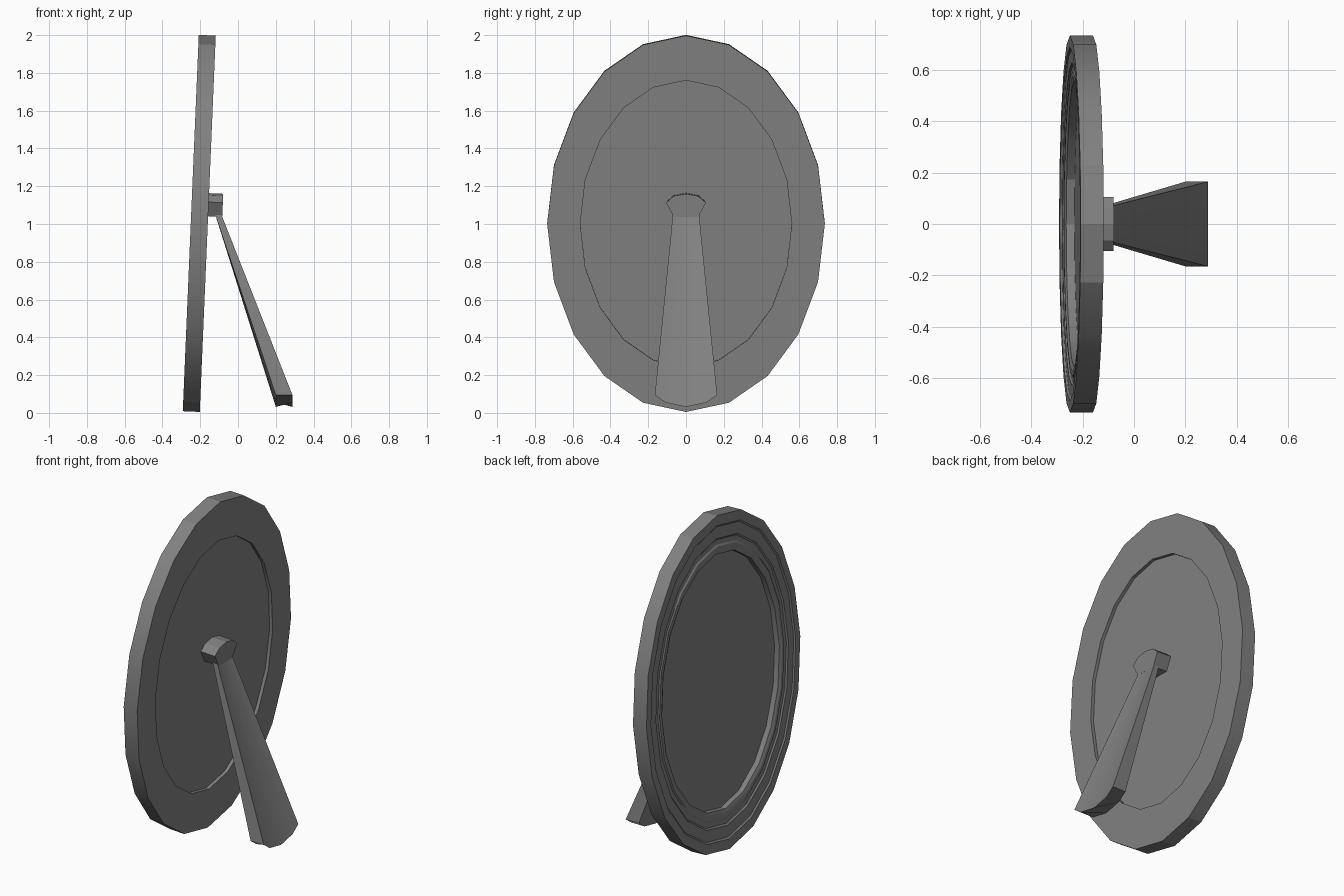
import bpy, bmesh, math
from mathutils import Matrix

cube = bpy.data.objects.get("Cube")
if cube:
    bpy.data.objects.remove(cube, do_unlink=True)

SIDES = 20
HALF_W, HALF_H = 0.735, 0.997
# Leaning axes shared by the frame, mirror and hinge: local x is depth from the front
LEAN = Matrix.Translation((-0.25, 0, 1.005)) @ Matrix.Rotation(0.0425, 4, 'Y')

grey = bpy.data.materials.new("plain_grey")
grey.use_nodes = True
colour = (0.22, 0.22, 0.22, 1)
grey.diffuse_color = colour
grey.node_tree.nodes["Principled BSDF"].inputs["Base Color"].default_value = colour


def finish(name, bm, matrix=Matrix()):
    bm.transform(matrix)
    bmesh.ops.recalc_face_normals(bm, faces=bm.faces)
    mesh = bpy.data.meshes.new(name)
    bm.to_mesh(mesh)
    bm.free()
    mesh.materials.append(grey)
    obj = bpy.data.objects.new(name, mesh)
    bpy.context.collection.objects.link(obj)
    bpy.ops.object.select_all(action='DESELECT')
    obj.select_set(True)
    bpy.context.view_layer.objects.active = obj
    bpy.ops.object.shade_smooth_by_angle(angle=math.radians(20))
    return obj


def loft(bm, sections, cap=True, closed=False):
    rings = [[bm.verts.new(p) for p in s] for s in sections]
    pairs = list(zip(rings, rings[1:]))
    if closed:
        pairs.append((rings[-1], rings[0]))
    for a, b in pairs:
        for i in range(len(a)):
            j = (i + 1) % len(a)
            bm.faces.new((a[i], a[j], b[j], b[i]))
    if cap and not closed:
        bm.faces.new(rings[0])
        bm.faces.new(rings[-1])


def oval(scale, depth):
    angles = [math.tau * i / SIDES for i in range(SIDES)]
    return [(depth, scale * HALF_W * math.cos(a), scale * HALF_H * math.sin(a))
            for a in angles]


# Oval frame with stepped front moulding
profile = [(1, 0.09), (1, 0), (0.94, 0), (0.93, 0.008), (0.86, 0.008),
           (0.85, 0.016), (0.82, 0.016), (0.81, 0.010), (0.785, 0.010),
           (0.762, 0.018), (0.762, 0.09)]
bm = bmesh.new()
loft(bm, [oval(s, d) for s, d in profile], closed=True)
finish("oval_frame", bm, LEAN)

# Mirror panel, recessed on both sides
bm = bmesh.new()
loft(bm, [oval(0.765, 0.05), oval(0.765, 0.07)])
finish("mirror_panel", bm, LEAN)

# Rounded hinge block
half = [(0.065, 0.04), (0.105, 0.115), (0.065, 0.15)]
outline = half + [(0, 0.162)] + [(-y, z) for y, z in reversed(half)]
bm = bmesh.new()
loft(bm, [[(x, y, z) for y, z in outline] for x in (0.065, 0.165)])
finish("hinge_block", bm, LEAN)

# Tapered rear leg with a curved foot
foot = [(-0.165, 0.095), (-0.11, 0.055), (0, 0.032), (0.11, 0.055), (0.165, 0.095)]


def leg_section(x_in, x_out, width, z=None):
    inner = [(x_in, y * width, h if z is None else z) for y, h in foot]
    outer = [(x_out, y * width, h if z is None else z) for y, h in reversed(foot)]
    return inner + outer


bm = bmesh.new()
loft(bm, [leg_section(0.2, 0.288, 1), leg_section(-0.122, -0.09, 0.42, 1.055)])
finish("rear_leg", bm)
